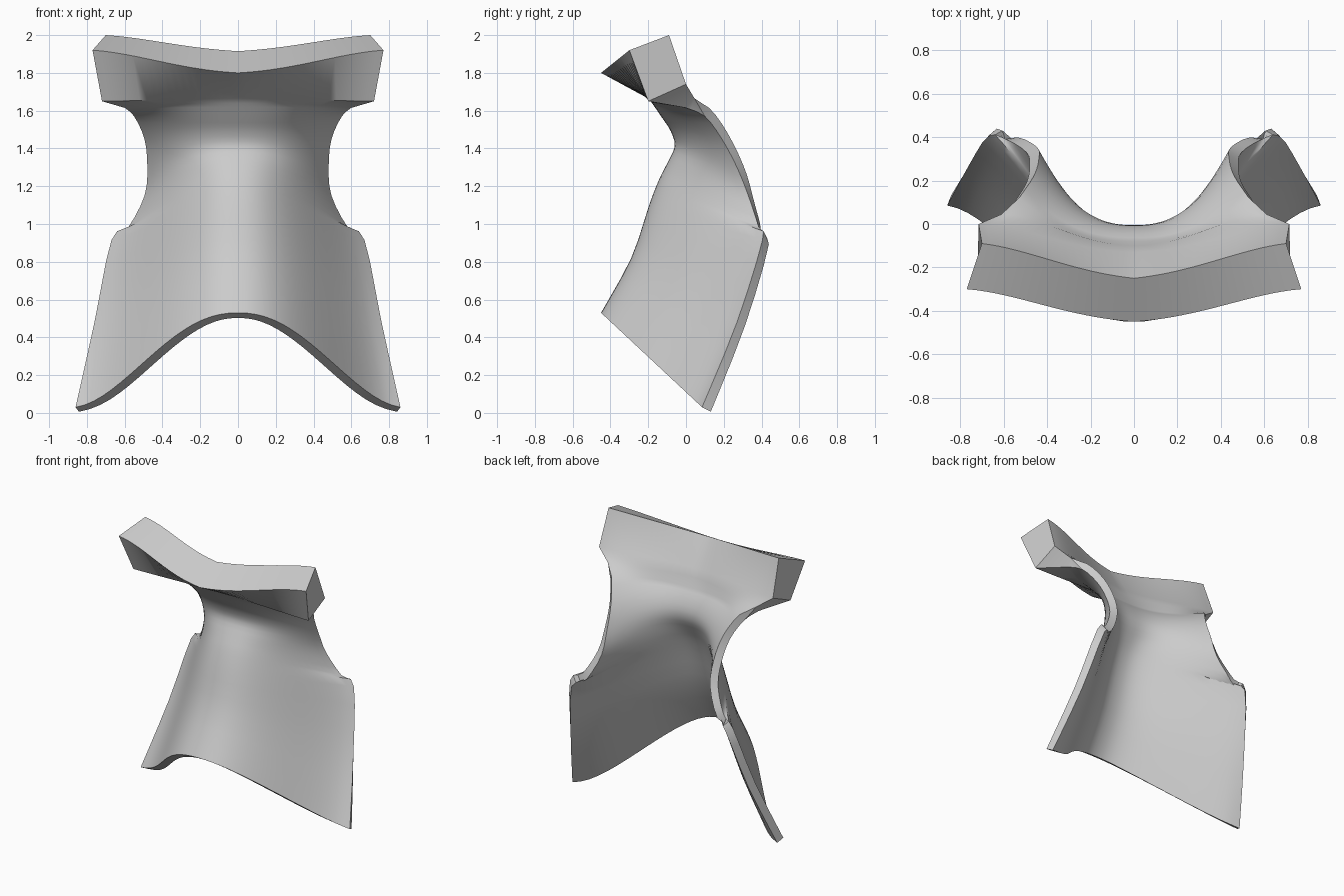
import bpy, bmesh
from mathutils import Vector

cube = bpy.data.objects.get("Cube")
if cube:
    bpy.data.objects.remove(cube, do_unlink=True)

HALF = 18          # columns on each side of the centre line
STEPS = 3          # extra rows between profile rows
THICKNESS = 0.055

# Sheet rows, top to bottom: centre y, z, then edge x, y, z, then skirt flare
SHEET = [
    (-.18, 1.64, .60, .00, 1.615, 0),
    (-.125, 1.56, .55, .10, 1.57, 0),
    (-.08, 1.49, .495, .19, 1.45, 0),
    (-.06, 1.41, .48, .27, 1.3, 0),
    (-.10, 1.32, .495, .33, 1.15, .1),
    (-.145, 1.23, .58, .385, .985, .35),
    (-.195, 1.1, .67, .405, .915, .6),
    (-.29, .82, .76, .27, .48, .75),
    (-.45, .53, .86, .085, .03, .9),
]
# Collar rows: lower front, upper front, rim, lower back, nape
COLLAR = [
    (-.20, 1.665, .72, -.20, 1.65, .5),
    (-.45, 1.8, .77, -.30, 1.92, .6),
    (-.25, 1.915, .70, -.09, 2.0, .5),
    (-.13, 1.72, .715, .00, 1.74, .8),
    (-.10, 1.665, .61, .045, 1.665, .9),
]


def make_row(data, power):
    """Sweep a row from edge to edge through its centre point."""
    yc, zc, xe, ye, ze, flare = data
    row = []
    for i in range(-HALF, HALF + 1):
        s = i / HALF
        a = abs(s)
        b = a ** 1.15
        f = (1 - flare) * a ** power + flare * b * b * (3 - 2 * b)
        row.append(Vector((xe * s, yc + (ye - yc) * f, zc + (ze - zc) * f)))
    return row


def smooth_rows(rows):
    """Add rows between the given ones along a smooth curve."""
    result = []
    last = len(rows) - 1
    for j in range(last):
        quad = [rows[max(j - 1, 0)], rows[j], rows[j + 1], rows[min(j + 2, last)]]
        for k in range(STEPS):
            t = k / STEPS
            result.append([
                b + ((c - a) * t + (2 * a - 5 * b + 4 * c - d) * t * t
                     + (3 * b - a - 3 * c + d) * t ** 3) / 2
                for a, b, c, d in zip(*quad)])
    return result + [rows[last]]


def back_rows(rows):
    """Offset the front rows backwards along their normals."""
    result = []
    last = len(rows) - 1
    for j, row in enumerate(rows):
        new = []
        for i, p in enumerate(row):
            across = row[min(i + 1, 2 * HALF)] - row[max(i - 1, 0)]
            down = rows[min(j + 1, last)][i] - rows[max(j - 1, 0)][i]
            new.append(p + across.cross(down).normalized() * THICKNESS)
        result.append(new)
    return result


front = smooth_rows([make_row(r, 2.4) for r in SHEET])
back = back_rows(front)
skip = STEPS       # the collar replaces the topmost back rows
collar = [make_row(r, 1) for r in COLLAR]

bm = bmesh.new()
lower, upper, rim, rear, nape = [[bm.verts.new(p) for p in r] for r in collar]
front_v = [[bm.verts.new(p) for p in r] for r in front]
back_v = [[bm.verts.new(p) for p in r] for r in back[skip:]]

# Closed shell: rim, collar front, front sheet, hem, back sheet, rim
loop = [rim, upper, lower] + front_v + back_v[::-1] + [nape, rear]
for j, row in enumerate(loop):
    nxt = loop[(j + 1) % len(loop)]
    for i in range(2 * HALF):
        bm.faces.new((row[i], row[i + 1], nxt[i + 1], nxt[i]))

# Side edges and collar ends
for e in (0, -1):
    bm.faces.new([r[e] for r in (rim, upper, lower, rear)])
    bm.faces.new([r[e] for r in (rear, lower, front_v[0], nape)])
    for j in range(skip):
        bm.faces.new([r[e] for r in (nape, front_v[j], front_v[j + 1])])
    bm.faces.new([r[e] for r in (nape, front_v[skip], back_v[0])])
    for j in range(len(back_v) - 1):
        bm.faces.new([r[e] for r in (front_v[j + skip], front_v[j + skip + 1],
                                     back_v[j + 1], back_v[j])])
bmesh.ops.recalc_face_normals(bm, faces=bm.faces)

mesh = bpy.data.meshes.new("curved_shell")
bm.to_mesh(mesh)
bm.free()
shell = bpy.data.objects.new("curved_shell", mesh)
bpy.context.collection.objects.link(shell)

# Plain grey finish
grey = bpy.data.materials.new("light_grey")
grey.use_nodes = True
colour = (.6, .6, .6, 1)
grey.diffuse_color = colour
grey.node_tree.nodes["Principled BSDF"].inputs["Base Color"].default_value = colour
mesh.materials.append(grey)

bpy.ops.object.select_all(action='DESELECT')
shell.select_set(True)
bpy.context.view_layer.objects.active = shell
bpy.ops.object.shade_smooth_by_angle(angle=.7)
